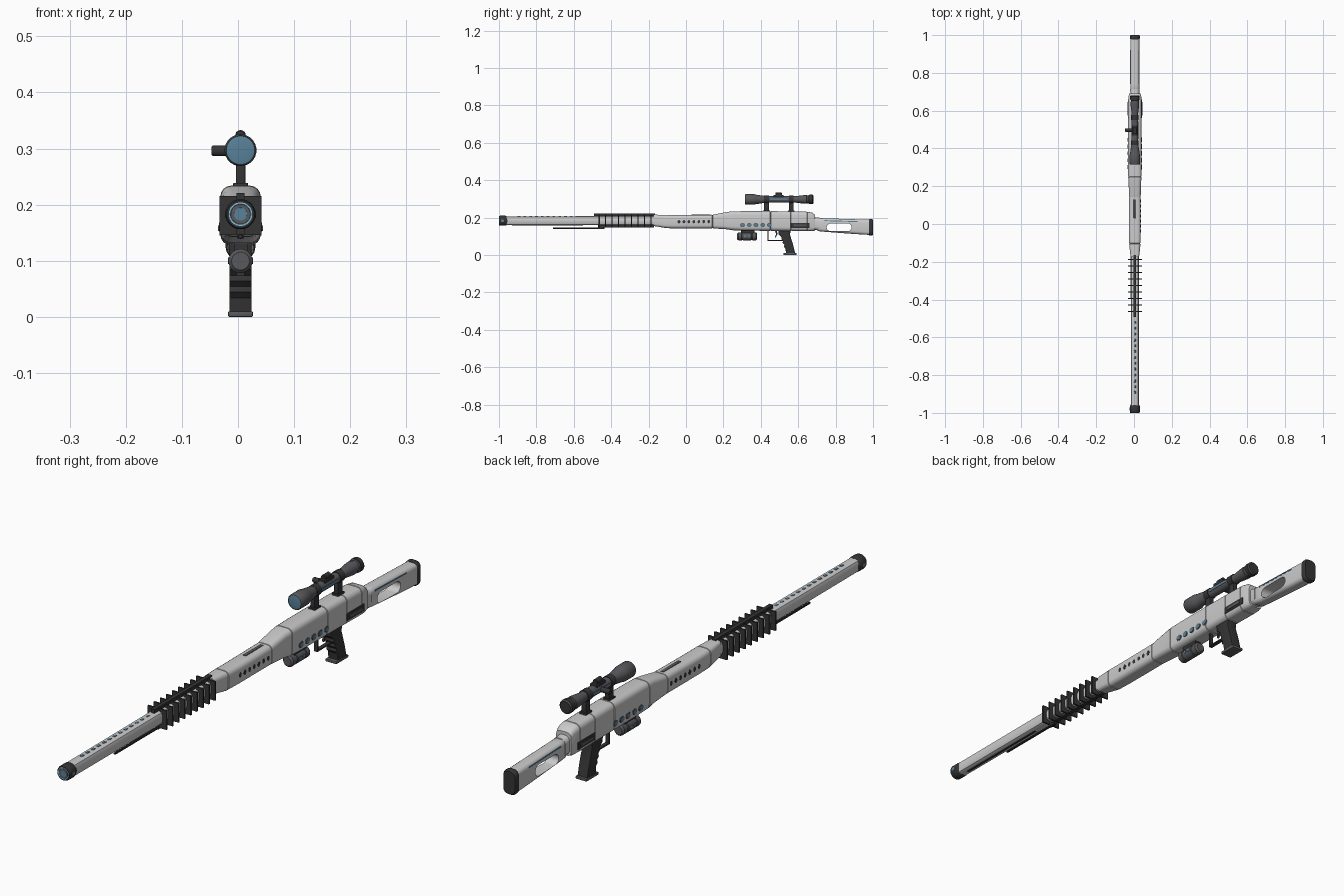
import bpy, bmesh
from math import pi, cos, sin

if "Cube" in bpy.data.objects:
    bpy.data.objects.remove(bpy.data.objects["Cube"])

CX = 0.0045   # gun axis; the scope knob makes the model slightly lopsided


def mat(name, c):
    m = bpy.data.materials.new(name)
    m.diffuse_color = (*c, 1)
    m.use_nodes = True
    m.node_tree.nodes["Principled BSDF"].inputs["Base Color"].default_value = m.diffuse_color
    return m


WHITE = mat("shell_white", (0.72, 0.72, 0.72))
DARK = mat("dark_metal", (0.035, 0.035, 0.037))
GREY = mat("mid_grey", (0.1, 0.1, 0.11))
BLUE = mat("glow_blue", (0.1, 0.22, 0.32))
LIGHT = mat("light_blue", (0.25, 0.6, 0.8))


def finish(name, bm, m):
    bmesh.ops.recalc_face_normals(bm, faces=bm.faces)
    me = bpy.data.meshes.new(name)
    bm.to_mesh(me)
    bm.free()
    o = bpy.data.objects.new(name, me)
    bpy.context.collection.objects.link(o)
    me.materials.append(m)
    return o


def rings_to_mesh(name, rings, m):
    bm = bmesh.new()
    vs = [[bm.verts.new(p) for p in r] for r in rings]
    n = len(rings[0])
    for a, b in zip(vs, vs[1:]):
        for i in range(n):
            bm.faces.new((a[i], a[(i + 1) % n], b[(i + 1) % n], b[i]))
    bm.faces.new(vs[0])
    bm.faces.new(vs[-1])
    return finish(name, bm, m)


def loft(name, sections, m, k=0.45, seg=3):
    """Rounded-rectangle sections (y, half width, z bottom, z top); k = corner size."""
    rings = []
    for y, w, zb, zt in sections:
        h, zc = (zt - zb) / 2, (zt + zb) / 2
        r = k * min(w, h) * 1.3
        ring = []
        for q, (sx, sz) in enumerate(((1, 1), (-1, 1), (-1, -1), (1, -1))):
            for i in range(seg + 1):
                a = (q + i / seg) * pi / 2
                ring.append((CX + sx * (w - r) + r * cos(a), y, zc + sz * (h - r) + r * sin(a)))
        rings.append(ring)
    return rings_to_mesh(name, rings, m)


def lathe(name, prof, m, z, n=24, x=CX):
    """Revolve (y, radius) points around an axis along y."""
    return rings_to_mesh(name, [[(x + r * cos(2 * pi * (i + .5) / n), y, z + r * sin(2 * pi * (i + .5) / n))
                                 for i in range(n)] for y, r in prof], m)


def box(name, x, y, z, m, bev=0):
    """Box from (min, max) ranges; x is relative to the gun axis."""
    bm = bmesh.new()
    bmesh.ops.create_cube(bm, size=1)
    for v in bm.verts:
        for i, (lo, hi) in enumerate((x, y, z)):
            v.co[i] = (lo + hi) / 2 + v.co[i] * (hi - lo) + (CX if i == 0 else 0)
    if bev:
        bmesh.ops.bevel(bm, geom=bm.edges[:], offset=bev, segments=2, affect='EDGES', profile=.5)
    return finish(name, bm, m)


def plate(name, pts, x0, x1, m, bev=0):
    """Extrude a (y, z) outline across x."""
    bm = bmesh.new()
    f = bm.faces.new([bm.verts.new((CX + x0, y, z)) for y, z in pts])
    e = bmesh.ops.extrude_face_region(bm, geom=[f])
    for v in e['geom']:
        if isinstance(v, bmesh.types.BMVert):
            v.co.x = CX + x1
    if bev:
        ed = [g for g in bm.edges if abs(g.verts[0].co.x - g.verts[1].co.x) < 1e-6]
        bmesh.ops.bevel(bm, geom=ed, offset=bev, segments=3, affect='EDGES', profile=.5)
    return finish(name, bm, m)


def slot(y0, y1, z0, z1, n=5):
    """Capsule outline in (y, z)."""
    r, zc = (z1 - z0) / 2, (z0 + z1) / 2
    return [(y1 - r + r * cos(a), zc + r * sin(a)) for a in [-pi / 2 + pi * i / n for i in range(n + 1)]] + \
           [(y0 + r + r * cos(a), zc + r * sin(a)) for a in [pi / 2 + pi * i / n for i in range(n + 1)]]


# Barrel and muzzle
BZ = 0.183
loft("barrel", [(-.97, .021, .160, .206), (-.15, .022, .159, .208)], WHITE, k=.5, seg=2)
lathe("muzzle", [(-.985, .0), (-.985, .015), (-.998, .018), (-1, .021), (-1, .0245), (-.994, .027), (-.965, .027),
                 (-.955, .022)], DARK, BZ)
lathe("muzzle_ring", [(-.996, .0155), (-1.0, .0185), (-1.0, .0225), (-.996, .023)], LIGHT, BZ)
lathe("muzzle_well", [(-.997, .018), (-1.0005, .0175)], GREY, BZ)
lathe("muzzle_core", [(-.997, .012), (-1.001, .0115)], BLUE, BZ)
for s in (-1, 1):
    plate("muzzle_window", slot(-.989, -.972, .176, .19), s * .024, s * .0275, BLUE)
for i in range(13):
    y = -.90 + i * .031
    box("barrel_light", (-.005, .005), (y, y + .015), (.2, .2086), BLUE, .002)
box("barrel_underslot", (-.004, .004), (-.93, -.55), (.158, .165), DARK)

# Cooling fins with their rails and the lower rod
for i in range(9):
    y = -.464 + i * .0345
    box("cooling_fin", (-.0375, .0375), (y - .003, y + .003), (.146, .215), DARK)
box("fin_top_rail", (-.007, .007), (-.492, -.165), (.205, .2205), DARK)
box("fin_bottom_rail", (-.007, .007), (-.47, -.17), (.148, .162), DARK)
lathe("lower_rod", [(-.71, .0035), (-.705, .0045), (-.435, .0045)], DARK, .1435, 10)
box("rod_bracket", (-.006, .006), (-.47, -.44), (.14, .16), DARK)

# Body shell, with narrow grooves as panel seams
shell = [(-.175, .022, .155, .215), (-.155, .025, .152, .215), (-.105, .030, .143, .214), (-.04, .031, .142, .213),
         (.14, .031, .142, .215), (.22, .033, .137, .230), (.25, .0355, .132, .233), (.31, .036, .130, .234),
         (.45, .036, .129, .234), (.56, .036, .128, .233), (.645, .036, .127, .231), (.675, .034, .127, .226),
         (.69, .030, .130, .214)]
seams = {-.105, .14, .25, .45, .56, .645}
sections = []
for y, w, a, b in shell:
    sections.append((y, w, a, b))
    if y in seams:
        g = .002
        sections += [(y + .0005, w - g, a + g, b - g), (y + .003, w - g, a + g, b - g), (y + .0035, w, a, b)]
loft("body_shell", sections, WHITE, k=.42, seg=4)
box("top_strip", (-.006, .006), (.03, .13), (.21, .2165), GREY, .001)

# Side details, mirrored
for s in (-1, 1):
    for i in range(7):
        y = -.045 + i * .0265
        plate("side_vent", slot(y, y + .015, .169, .187), s * .025, s * .0315, DARK)
    for i in range(5):
        y = .292 + i * .036
        plate("side_light", slot(y, y + .02, .152, .168), s * .03, s * .0385, BLUE)
        plate("side_light_rim", slot(y - .003, y + .023, .149, .171), s * .03, s * .0372, GREY)
    box("side_port", sorted((s * .03, s * .0375)), (.56, .66), (.145, .172), DARK, .001)
    box("side_port_bolt", sorted((s * .03, s * .04)), (.575, .645), (.153, .163), GREY, .001)

# Stock with a cut-through slot
loft("stock_neck", [(.68, .024, .137, .205), (.70, .024, .132, .2), (.715, .026, .13, .199)], WHITE, k=.6, seg=4)
stock = loft("stock", [(.70, .02, .135, .192), (.71, .0235, .127, .197), (.74, .024, .124, .196),
                       (.90, .024, .112, .191), (.985, .024, .107, .188)], WHITE, k=.5, seg=4)
cut = plate("stock_cutter", slot(.752, .885, .127, .168, 8), -.06, .06, GREY)
cut.hide_render = True
mod = stock.modifiers.new("hole", 'BOOLEAN')
mod.object, mod.operation, mod.solver = cut, 'DIFFERENCE', 'EXACT'
bpy.context.view_layer.objects.active = stock
bpy.ops.object.modifier_apply(modifier="hole")
bpy.data.objects.remove(cut)
loft("butt_pad", [(.978, .024, .106, .19), (.982, .0265, .103, .192), (.994, .0265, .103, .192), (1, .023, .107, .188)],
     DARK, k=.6, seg=4)
for s in (-1, 1):
    plate("stock_stripe", [(.74, .181), (.92, .176), (.92, .18), (.74, .186)], s * .018, s * .0245, BLUE)

# Pistol grip, with finger ridges, and trigger
plate("pistol_grip", [(.492, .135), (.496, .108), (.512, .094), (.510, .084), (.519, .074), (.516, .064),
                      (.526, .054), (.523, .044), (.532, .034), (.535, .006), (.584, .006), (.574, .05),
                      (.556, .108), (.56, .135)], -.02, .02, DARK, .0025)
box("grip_base", (-.022, .022), (.522, .591), (0, .010), GREY, .002)
plate("trigger_guard", [(.435, .133), (.435, .074), (.515, .074), (.515, .079), (.441, .079), (.441, .133)],
      -.007, .007, DARK)
plate("trigger", [(.474, .133), (.482, .112), (.476, .094), (.480, .092), (.489, .112), (.486, .133)],
      -.004, .004, DARK)

# Canister below the receiver
lathe("canister", [(.274, .016), (.28, .0215), (.298, .0215), (.3, .0195), (.304, .0195), (.306, .0215), (.348, .0215),
                   (.35, .0195), (.354, .0195), (.356, .0215), (.374, .0215), (.38, .016)], GREY, .0995, 20)
box("canister_mount", (-.012, .012), (.295, .365), (.105, .14), DARK)
for s in (-1, 1):
    for y in (.310, .331):
        plate("canister_light", slot(y, y + .013, .094, .106), s * .018, s * .0225, BLUE)

# Scope on its two mounts
SZ = .297
lathe("scope", [(.322, .024), (.315, .026), (.319, .0285), (.365, .0285), (.372, .026), (.425, .018), (.59, .018),
                (.63, .023), (.645, .023), (.647, .021), (.655, .021), (.657, .0245), (.677, .0245), (.68, .022)],
      GREY, SZ)
lathe("scope_front_lens", [(.322, .025), (.317, .0255), (.3155, .018)], BLUE, SZ)
lathe("scope_eyepiece", [(.66, .0255), (.676, .0255), (.681, .021)], DARK, SZ)
for y in (.43, .563):
    box("scope_mount", (-.0085, .0085), (y - .013, y + .013), (.225, .285), DARK, .001)
    box("mount_foot", (-.013, .013), (y - .018, y + .018), (.228, .239), DARK, .001)
    lathe("mount_ring", [(y - .013, .017), (y - .013, .0205), (y + .013, .0205), (y + .013, .017)], DARK, SZ)
for s in (-1, 1):
    box("scope_stripe", sorted((s * .012, s * .0187)), (.449, .543), (.293, .301), BLUE)
box("scope_saddle", (-.013, .013), (.468, .522), (.305, .32), DARK, .002)
lathe("scope_top_dial", [(.478, .008), (.48, .0095), (.51, .0095), (.512, .008)], DARK, .3235, 14)
knob = lathe("scope_side_knob", [(-.015, .0095), (.034, .0095), (.0365, .008)], DARK, 0, 16, 0)
knob.rotation_euler.z = pi / 2
knob.location = (-.0105, .497, .296)

# Smooth shading with sharp edges kept
bpy.ops.object.select_all(action='SELECT')
bpy.context.view_layer.objects.active = stock
bpy.ops.object.shade_smooth_by_angle(angle=.6)
